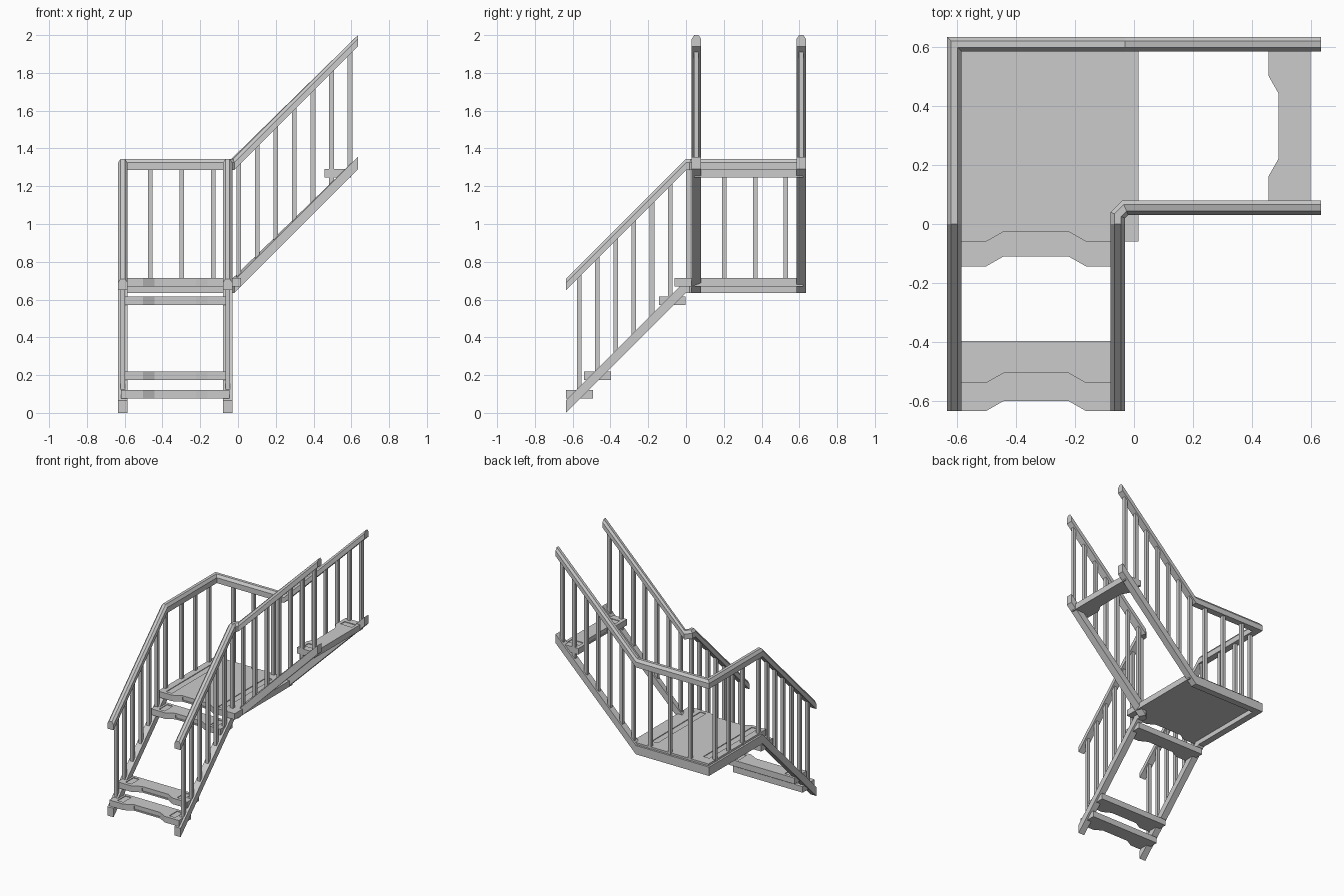
import bpy, bmesh, math
from mathutils import Vector, Matrix

if "Cube" in bpy.data.objects:
    bpy.data.objects.remove(bpy.data.objects["Cube"])

W = 0.025          # half width of rails and stringers
IN, OUT = 0.055, 0.61
BASE = 0.635       # height of the landing frame
RAIL_UP = 0.65     # rail underside above stringer underside


def make(name, bm):
    bmesh.ops.recalc_face_normals(bm, faces=bm.faces)
    me = bpy.data.meshes.new(name)
    bm.to_mesh(me)
    bm.free()
    ob = bpy.data.objects.new(name, me)
    bpy.context.collection.objects.link(ob)
    return ob


def sweep(name, path, profile, lift=0.0):
    """Sweep an upright profile along a path, mitred in plan."""
    pts = [Vector(p) for p in path]
    bm = bmesh.new()
    rings = []
    for i, p in enumerate(pts):
        a = (pts[i] - pts[i - 1]).xy.normalized() if i else None
        b = (pts[i + 1] - pts[i]).xy.normalized() if i < len(pts) - 1 else None
        a, b = a or b, b or a
        na, nb = Vector((-a.y, a.x)), Vector((-b.y, b.x))
        m = (na + nb) / (1 + na.dot(nb))
        rings.append([bm.verts.new((p.x + m.x * u, p.y + m.y * u, p.z + v + lift))
                      for u, v in profile])
    n = len(profile)
    for r, s in zip(rings, rings[1:]):
        for k in range(n):
            bm.faces.new((r[k], r[(k + 1) % n], s[(k + 1) % n], s[k]))
    bm.faces.new(rings[0])
    bm.faces.new(rings[-1])
    return make(name, bm)


def add_box(bm, x0, x1, y0, y1, z0, z1):
    mat = Matrix.Translation(((x0 + x1) / 2, (y0 + y1) / 2, (z0 + z1) / 2))
    mat = mat @ Matrix.Diagonal((x1 - x0, y1 - y0, z1 - z0, 1))
    bmesh.ops.create_cube(bm, size=1, matrix=mat)


def tread(name, loc, turn=0.0, depth=0.142, slot_end=0.12, right=0.2875, h=0.045):
    """Slab with a notched front edge, two grip recesses and a front recess."""
    outline = [(-0.2875, 0), (-0.17, 0), (-0.11, 0.034), (0.11, 0.034),
               (0.17, 0), (right, 0), (right, depth), (-0.2875, depth)]
    bm = bmesh.new()
    face = bm.faces.new([bm.verts.new((x, y, 0)) for x, y in outline])
    ext = bmesh.ops.extrude_face_region(bm, geom=[face])
    bmesh.ops.translate(bm, vec=(0, 0, h),
                        verts=[v for v in ext["geom"] if isinstance(v, bmesh.types.BMVert)])
    ob = make(name, bm)
    # recess cutter, removed after use
    cb = bmesh.new()
    for s in (-1, 1):
        add_box(cb, min(s * 0.19, s * 0.238), max(s * 0.19, s * 0.238),
                0.026, slot_end, h - 0.005, h + 0.02)
    add_box(cb, -0.107, 0.107, 0.02, 0.039, 0.011, 0.034)
    cutter = make(name + "_cutter", cb)
    cutter.hide_render = True
    mod = ob.modifiers.new("recess", "BOOLEAN")
    mod.operation, mod.solver, mod.object = "DIFFERENCE", "EXACT", cutter
    bpy.context.view_layer.objects.active = ob
    bpy.ops.object.modifier_apply(modifier=mod.name)
    bpy.data.objects.remove(cutter)
    ob.location = loc
    ob.rotation_euler.z = turn


def height(run):
    """Underside height of the upper flight / lower flight at a plan position."""
    x, y = run
    if y < 0:
        return BASE + y
    return BASE + max(0, x + 0.03)


# Stringers and handrails follow the same two paths
outer = [(-OUT, -0.635), (-OUT, 0), (-OUT, OUT), (-0.03, OUT), (0.635, OUT)]
inner = [(-IN, -0.635), (-IN, 0), (-IN, 0.03), (-0.03, IN), (0.635, IN)]
beam = [(-W, 0), (W, 0), (W, 0.066), (-W, 0.066)]
grip = [(-W, 0), (W, 0), (W, 0.04), (0.011, 0.06), (-0.011, 0.06), (-W, 0.04)]
for side, plan in (("outer", outer), ("inner", inner)):
    path = [(x, y, height((x, y))) for x, y in plan]
    path[-1] = (0.635, path[-1][1], 1.29)
    sweep(side + "_stringer", path, beam)
    sweep(side + "_handrail", path, grip, RAIL_UP)

# Balusters
steps = [0.005 + 0.098 * i for i in range(7)]
spots = {"outer": [], "inner": []}
for side, d in (("outer", OUT), ("inner", IN)):
    spots[side] += [(-d, 0.013 - 0.0965 * i) for i in range(7)]
    spots[side] += [(s, d) for s in steps]
spots["outer"] += [(-OUT, y) for y in (0.203, 0.366, 0.528)]
spots["outer"] += [(x, OUT) for x in (-0.465, -0.297, -0.132)]
for side, places in spots.items():
    bm = bmesh.new()
    for x, y in places:
        z = height((x, y))
        add_box(bm, x - 0.012, x + 0.012, y - 0.012, y + 0.012, z + 0.03, z + RAIL_UP + 0.03)
    make(side + "_balusters", bm)

# Treads and landing
for i, (y, z) in enumerate(((-0.635, 0.075), (-0.54, 0.175), (-0.144, 0.57))):
    tread(f"lower_tread_{i + 1}", (-0.3325, y, z))
tread("upper_tread", (0.457, 0.3325, 1.245), -math.pi / 2)
tread("landing", (-0.3325, -0.06, 0.67), depth=0.68, slot_end=0.6, right=0.3475)
